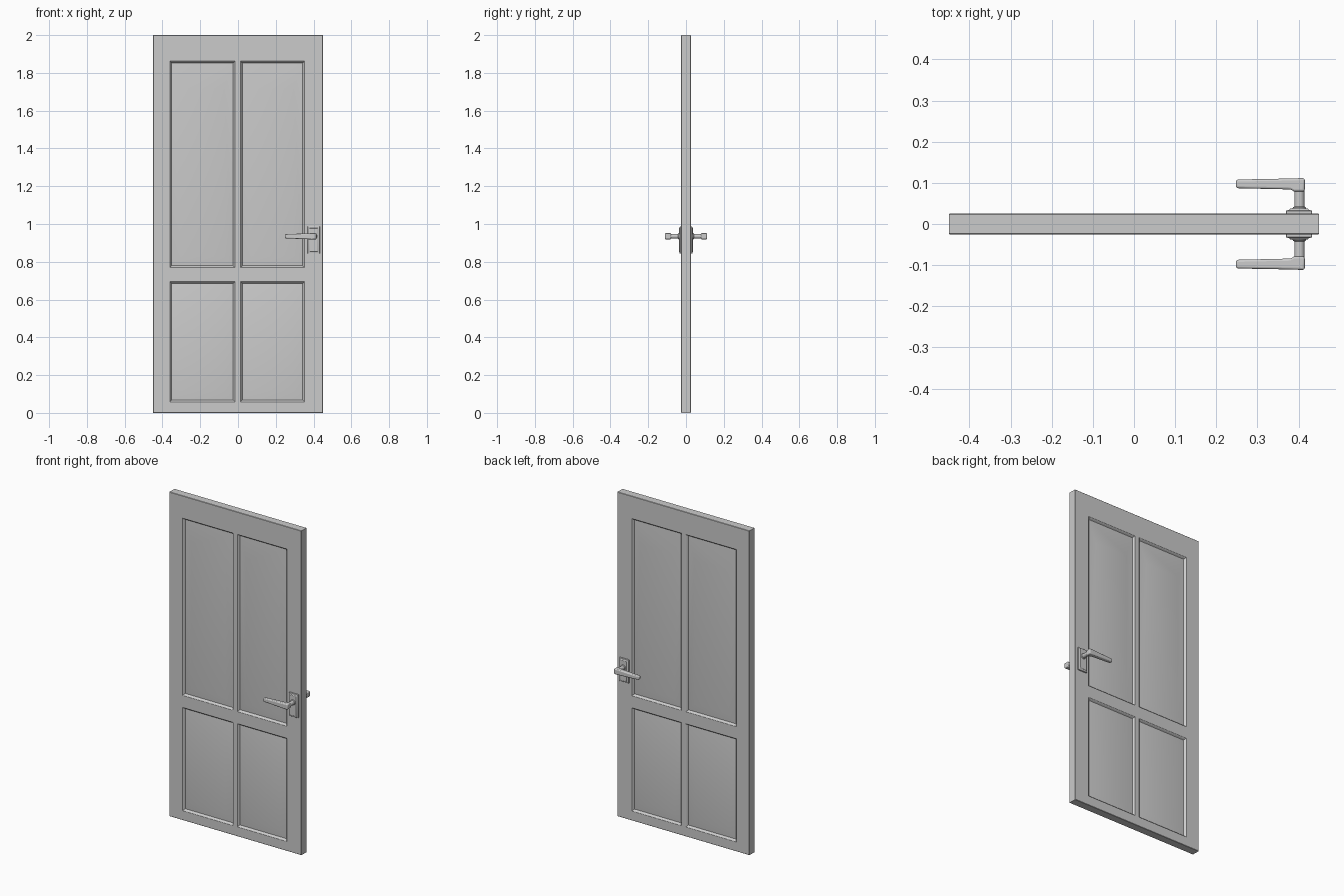
import bpy, bmesh, math

if "Cube" in bpy.data.objects:
    bpy.data.objects.remove(bpy.data.objects["Cube"])

T = 0.0255  # half thickness of the leaf


def finish(name, bm, bevel=0.0, segments=2):
    """Turn a front-half bmesh into an object mirrored to the back of the door."""
    bmesh.ops.remove_doubles(bm, verts=bm.verts, dist=1e-5)
    bmesh.ops.recalc_face_normals(bm, faces=bm.faces)
    mesh = bpy.data.meshes.new(name)
    bm.to_mesh(mesh)
    bm.free()
    ob = bpy.data.objects.new(name, mesh)
    bpy.context.collection.objects.link(ob)
    if bevel:
        b = ob.modifiers.new("bevel", 'BEVEL')
        b.width, b.segments = bevel, segments
        b.limit_method, b.angle_limit = 'ANGLE', math.radians(40)
    m = ob.modifiers.new("mirror", 'MIRROR')
    m.use_axis = (False, True, False)
    m.merge_threshold = 1e-4
    bpy.ops.object.select_all(action='DESELECT')
    bpy.context.view_layer.objects.active = ob
    ob.select_set(True)
    bpy.ops.object.shade_smooth_by_angle(angle=math.radians(30))
    return ob


def rect(bm, x0, x1, z0, z1, y):
    return [bm.verts.new(p) for p in
            ((x0, y, z0), (x1, y, z0), (x1, y, z1), (x0, y, z1))]


def bridge(bm, a, b):
    n = len(a)
    for i in range(n):
        j = (i + 1) % n
        bm.faces.new((a[i], a[j], b[j], b[i]))


def loft(bm, loops, cap_start=False, cap_end=True):
    for a, b in zip(loops, loops[1:]):
        bridge(bm, a, b)
    if cap_start:
        bm.faces.new(loops[0])
    if cap_end:
        bm.faces.new(loops[-1])


# Door leaf: stiles and rails as a grid, with raised panels in four openings
xs = [-0.448, -0.361, -0.016, 0.013, 0.352, 0.448]
zs = [0.002, 0.058, 0.695, 0.769, 1.862, 1.998]
bm = bmesh.new()
for i in range(5):
    for k in range(5):
        x0, x1, z0, z1 = xs[i], xs[i + 1], zs[k], zs[k + 1]
        outer = rect(bm, x0, x1, z0, z1, -T)
        if i not in (1, 3) or k not in (1, 3):
            bm.faces.new(outer)
            continue
        loops = [outer]
        for d, depth in ((0.003, 0.002), (0.006, 0.008), (0.010, 0.013)):
            loops.append(rect(bm, x0 + d, x1 - d, z0 + d, z1 - d, -T + depth))
        top = 0.145 if k == 3 else 0.05
        loops.append(rect(bm, x0 + 0.057, x1 - 0.057, z0 + 0.06, z1 - top, -T + 0.005))
        loft(bm, loops)
bmesh.ops.remove_doubles(bm, verts=bm.verts, dist=1e-5)
# Small chamfer and outer edges down to the mirror plane
for y, grow in ((-T + 0.002, 0.002), (0.0, 0.0)):
    rim = [e for e in bm.edges if e.is_boundary]
    new = bmesh.ops.extrude_edge_only(bm, edges=rim)["geom"]
    for v in (g for g in new if isinstance(g, bmesh.types.BMVert)):
        if grow:
            if abs(abs(v.co.x) - 0.448) < 1e-4:
                v.co.x = math.copysign(0.45, v.co.x)
            if v.co.z < 0.0021:
                v.co.z = 0.0
            elif v.co.z > 1.9979:
                v.co.z = 2.0
        v.co.y = y
leaf = finish("door_leaf", bm)

# Stepped back plate of the handle
bm = bmesh.new()
loft(bm, [rect(bm, 0.369, 0.433, 0.843, 0.987, -T + 0.003),
          rect(bm, 0.369, 0.433, 0.843, 0.987, -0.033),
          rect(bm, 0.378, 0.424, 0.852, 0.978, -0.034),
          rect(bm, 0.379, 0.423, 0.853, 0.977, -0.038)], cap_start=True)
finish("handle_plate", bm, 0.002)

# Round neck with a flared collar
bm = bmesh.new()
rings = []
for y, r in ((-0.036, 0.017), (-0.040, 0.016), (-0.043, 0.0125), (-0.092, 0.0125)):
    rings.append([bm.verts.new((0.402 + r * math.cos(a), y, 0.935 + r * math.sin(a)))
                  for a in (math.tau * s / 24 for s in range(24))])
loft(bm, rings, cap_start=True)
finish("handle_neck", bm)

# Lever tapering towards its tip
bm = bmesh.new()
sections = []
for x, y0, y1, h in ((0.415, -0.1115, -0.079, 0.0165), (0.389, -0.111, -0.079, 0.0165),
                     (0.380, -0.1105, -0.084, 0.016), (0.248, -0.108, -0.087, 0.011)):
    sections.append([bm.verts.new(p) for p in
                     ((x, y0, 0.935 - h), (x, y1, 0.935 - h), (x, y1, 0.935 + h), (x, y0, 0.935 + h))])
loft(bm, sections, cap_start=True)
finish("handle_lever", bm, 0.005, 3)
